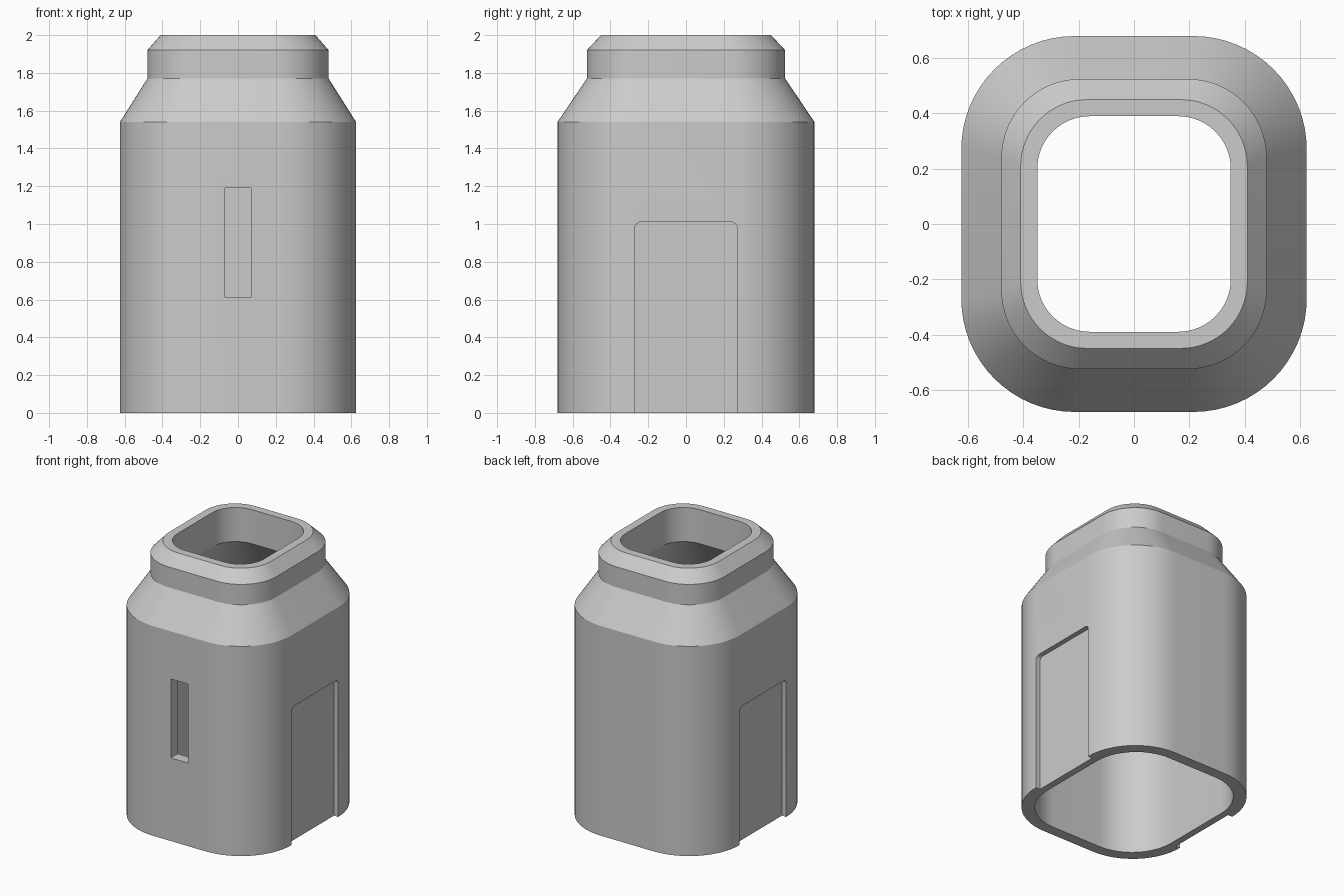
import bpy
import bmesh
import math

if "Cube" in bpy.data.objects:
    bpy.data.objects.remove(bpy.data.objects["Cube"])

grey = bpy.data.materials.new("plain grey")
grey.use_nodes = True
colour = (0.6, 0.6, 0.6, 1)
grey.diffuse_color = colour
grey.node_tree.nodes["Principled BSDF"].inputs["Base Color"].default_value = colour


def rounded_rect(hx, hy, r, steps=16):
    """Counter-clockwise outline of a rounded rectangle."""
    pts = []
    for i, (sx, sy) in enumerate([(1, 1), (-1, 1), (-1, -1), (1, -1)]):
        for k in range(steps + 1):
            a = (i + k / steps) * math.pi / 2
            pts.append((sx * (hx - r) + r * math.cos(a), sy * (hy - r) + r * math.sin(a)))
    return pts


def make_object(name, bm):
    bmesh.ops.recalc_face_normals(bm, faces=bm.faces)
    mesh = bpy.data.meshes.new(name)
    bm.to_mesh(mesh)
    bm.free()
    mesh.materials.append(grey)
    obj = bpy.data.objects.new(name, mesh)
    bpy.context.collection.objects.link(obj)
    return obj


def make_prism(name, outline, x0, x1):
    """Extrude a (y, z) outline along x."""
    bm = bmesh.new()
    face = bm.faces.new([bm.verts.new((x0, y, z)) for y, z in outline])
    new = bmesh.ops.extrude_face_region(bm, geom=[face])["geom"]
    moved = [v for v in new if isinstance(v, bmesh.types.BMVert)]
    bmesh.ops.translate(bm, verts=moved, vec=(x1 - x0, 0, 0))
    return make_object(name, bm)


def cut(target, cutter):
    mod = target.modifiers.new("cut", 'BOOLEAN')
    mod.operation = 'DIFFERENCE'
    mod.solver = 'EXACT'
    mod.object = cutter
    bpy.context.view_layer.objects.active = target
    bpy.ops.object.modifier_apply(modifier=mod.name)
    bpy.data.objects.remove(cutter)


# Hollow shell: wall section as (half width, half depth, corner radius, height)
section = [
    (0.625, 0.68, 0.41, 0), (0.625, 0.68, 0.41, 1.54),
    (0.48, 0.525, 0.285, 1.77), (0.48, 0.525, 0.285, 1.92),
    (0.41, 0.45, 0.24, 2), (0.35, 0.39, 0.19, 2),
    (0.35, 0.39, 0.19, 1.75), (0.54, 0.60, 0.34, 1.46), (0.54, 0.60, 0.34, 0),
]
bm = bmesh.new()
rings = [[bm.verts.new((x, y, z)) for x, y in rounded_rect(hx, hy, r)]
         for hx, hy, r, z in section]
for lower, upper in zip(rings, rings[1:] + rings[:1]):
    for i in range(len(lower)):
        j = (i + 1) % len(lower)
        bm.faces.new((lower[i], lower[j], upper[j], upper[i]))
shell = make_object("housing_shell", bm)

# Shallow side recesses, open at the bottom with rounded top corners
panel = [(y, z + 0.41) for y, z in rounded_rect(0.27, 0.6, 0.03, 6)]
for side in (-1, 1):
    cut(shell, make_prism("side_recess_cutter", panel, side * 0.59, side * 0.8))

# Narrow slot through the front wall
slot = [(-0.8, 0.61), (-0.45, 0.61), (-0.45, 1.19), (-0.8, 1.19)]
cut(shell, make_prism("front_slot_cutter", slot, -0.07, 0.07))

# Smooth corners, sharp ledges
bpy.ops.object.select_all(action='DESELECT')
shell.select_set(True)
bpy.context.view_layer.objects.active = shell
bpy.ops.object.shade_smooth_by_angle(angle=math.radians(20))
